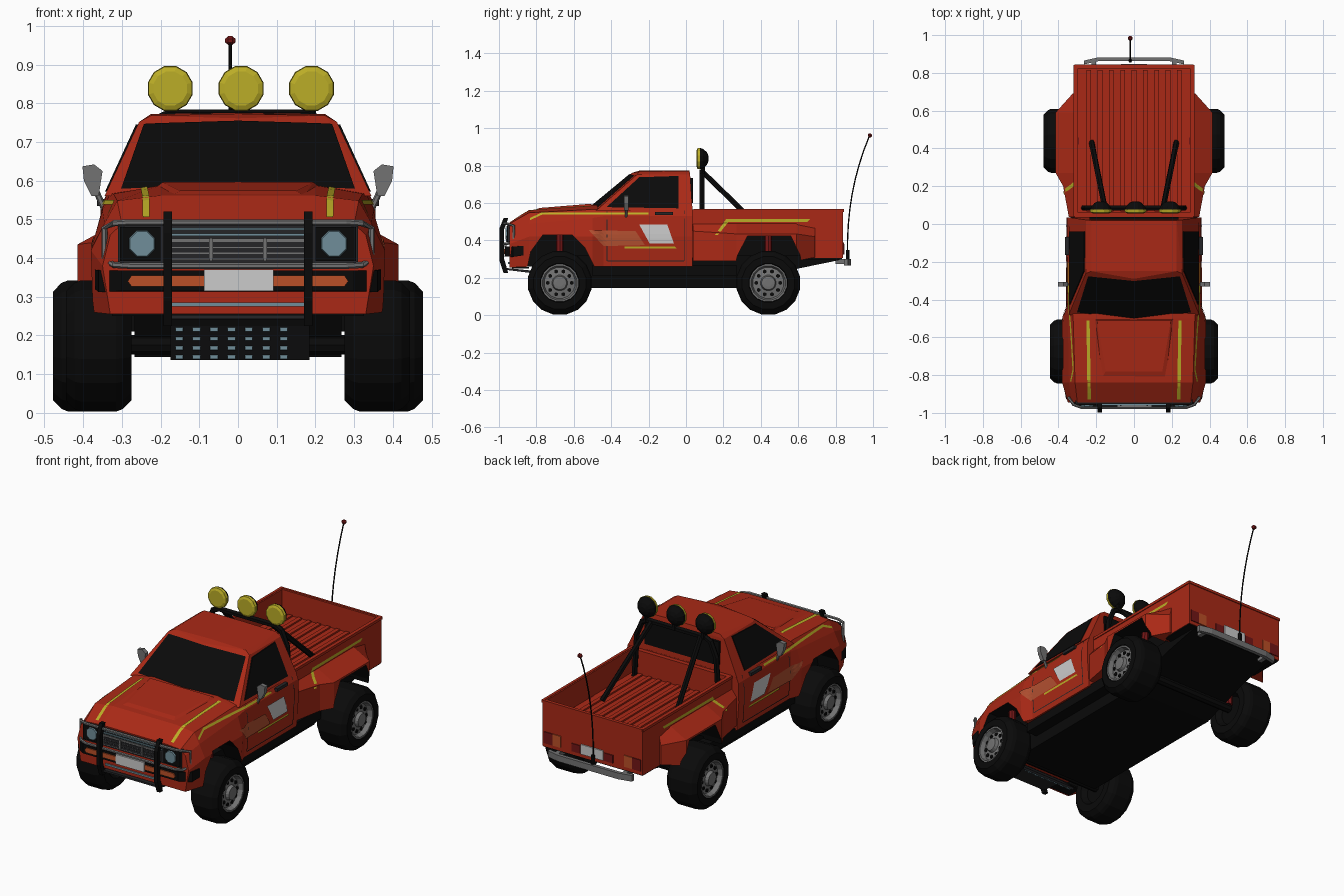
import bpy, bmesh, math
from mathutils import Vector
from mathutils.bvhtree import BVHTree

if "Cube" in bpy.data.objects:
    bpy.data.objects.remove(bpy.data.objects["Cube"])


def material(name, r, g, b):
    m = bpy.data.materials.new(name)
    m.diffuse_color = (r, g, b, 1)
    m.use_nodes = True
    m.node_tree.nodes["Principled BSDF"].inputs["Base Color"].default_value = m.diffuse_color
    return m


RED = material("red_paint", .40, .022, .008)
BLACK = material("black", .003, .003, .003)
DARK = material("dark_trim", .018, .018, .02)
YELLOW = material("yellow", .5, .42, .02)
TAN = material("tan_stripe", .45, .08, .03)
WHITE = material("white", .6, .6, .6)
BLUE = material("lamp_glass", .16, .27, .32)
ORANGE = material("orange_lamp", .5, .08, .02)
MAROON = material("dark_red", .17, .008, .008)
GREY = material("grey_metal", .17, .17, .17)


def finish(name, bm, mat=None, mirror=False):
    bmesh.ops.recalc_face_normals(bm, faces=bm.faces)
    me = bpy.data.meshes.new(name)
    bm.to_mesh(me)
    bm.free()
    ob = bpy.data.objects.new(name, me)
    bpy.context.collection.objects.link(ob)
    if mat:
        me.materials.append(mat)
    if mirror:
        ob.modifiers.new("mirror", 'MIRROR').use_mirror_merge = False
    return ob


def loft(name, rings, mat=None, mirror=False):
    bm = bmesh.new()
    vs = [[bm.verts.new(p) for p in r] for r in rings]
    n = len(vs[0])
    for a, b in zip(vs, vs[1:]):
        for i in range(n):
            bm.faces.new((a[i], a[(i + 1) % n], b[(i + 1) % n], b[i]))
    bm.faces.new(vs[0])
    bm.faces.new(vs[-1])
    return finish(name, bm, mat, mirror)


def prism(name, yz, x0, x1, mat=None, mirror=False):
    return loft(name, [[(x, y, z) for y, z in yz] for x in (x0, x1)], mat, mirror)


def box(name, x0, x1, y0, y1, z0, z1, mat=None, mirror=False):
    return prism(name, [(y0, z0), (y1, z0), (y1, z1), (y0, z1)], x0, x1, mat, mirror)


def hull(name, pts, mat=None, both=True, mirror=False):
    bm = bmesh.new()
    for x, y, z in pts:
        bm.verts.new((x, y, z))
        if both and x:
            bm.verts.new((-x, y, z))
    bmesh.ops.convex_hull(bm, input=bm.verts)
    bmesh.ops.dissolve_limit(bm, angle_limit=.02, verts=bm.verts, edges=bm.edges)
    return finish(name, bm, mat, mirror)


def lathe(name, profile, c, n, mat=None, mirror=False, axis='x'):
    # profile holds (offset along the axis, radius)
    rings = []
    for d, r in profile:
        ring = []
        for i in range(n):
            a = math.tau * (i + .5) / n
            u, v = r * math.cos(a), r * math.sin(a)
            ring.append(Vector(c) + Vector((d, u, v) if axis == 'x' else (u, d, v)))
        rings.append(ring)
    return loft(name, rings, mat, mirror)


def tube(name, pts, r, mat=None, mirror=False, cyclic=False, sides=6):
    rings, n = [], len(pts)
    P = [Vector(p) for p in pts]
    for i, p in enumerate(P):
        a = P[i - 1] if i or cyclic else p
        b = P[(i + 1) % n] if i < n - 1 or cyclic else p
        t = (b - a).normalized()
        u = t.cross(Vector((0, 1, 0)) if abs(t.y) < .8 else Vector((1, 0, 0))).normalized()
        w = t.cross(u)
        rings.append([p + r * (u * math.cos(math.tau * k / sides) + w * math.sin(math.tau * k / sides))
                      for k in range(sides)])
    return loft(name, rings + ([rings[0]] if cyclic else []), mat, mirror)


def decal(name, quad, trees, mat, top=False):
    # thin grid projected onto the body from the side (y,z) or from above (x,y)
    bm, rows = bmesh.new(), []
    A, B, C, D = [Vector(q) for q in quad]
    for i in range(13):
        row = []
        for j in range(5):
            u, v = i / 12, j / 4
            p = A.lerp(B, u).lerp(D.lerp(C, u), v)
            o, d = (Vector((p.x, p.y, 2)), Vector((0, 0, -1))) if top else (Vector((2, p.x, p.y)), Vector((-1, 0, 0)))
            hits = [h for h in (t.ray_cast(o, d) for t in trees) if h[0]]
            h = min(hits, key=lambda q: q[3]) if hits else None
            row.append(bm.verts.new(h[0] - d * .004) if h else None)
        rows.append(row)
    for a, b in zip(rows, rows[1:]):
        for j in range(4):
            f = (a[j], a[j + 1], b[j + 1], b[j])
            if None not in f:
                bm.faces.new(f)
    return finish(name, bm, mat, True)


def tree(ob):
    return BVHTree.FromPolygons([v.co for v in ob.data.vertices], [p.vertices for p in ob.data.polygons])


def cut(ob, cutter):
    cutter.hide_render = True
    cutter.display_type = 'WIRE'
    m = ob.modifiers.new("cut", 'BOOLEAN')
    m.operation, m.solver, m.object, m.material_mode = 'DIFFERENCE', 'EXACT', cutter, 'TRANSFER'


# Hood, fenders and doors
rings = []
for y, half in [
    (-.945, [(0, .495), (.2, .495), (.3, .488), (.33, .46), (.35, .38), (.33, .255)]),
    (-.84, [(0, .562), (.2, .562), (.312, .548), (.345, .49), (.38, .42), (.375, .26)]),
    (-.50, [(0, .592), (.2, .588), (.322, .566), (.35, .52), (.38, .42), (.37, .26)]),
    (-.44, [(0, .592), (.2, .588), (.33, .567), (.35, .53), (.357, .42), (.345, .26)]),
    (.035, [(0, .57), (.2, .57), (.34, .565), (.355, .53), (.357, .42), (.345, .26)])]:
    rings.append([(x, y, z) for x, z in half] + [(-x, y, z) for x, z in half[:0:-1]])
body = loft("front_body", rings, RED)
bulge = hull("hood_bulge", [(.17, -.82, .56), (.215, -.5, .58), (.15, -.78, .574), (.195, -.51, .596)], RED)

# Cargo bed and rear flares
bed = box("cargo_bed", -.315, .315, .035, .84, .305, .565, RED)
flare = loft("rear_flare", [[(.3, y, zt), (.314, y, zt), (xo, y, zm), (xo, y, zb), (.3, y, zb)]
             for y, xo, zt, zm, zb in [(.037, .345, .49, .45, .29), (.2, .375, .49, .44, .29), (.27, .415, .49, .435, .29),
                                       (.59, .415, .49, .435, .29), (.69, .325, .47, .42, .31)]], RED, True)
trees = [tree(o) for o in (body, bulge, bed, flare)]
cut(bed, box("bed_cavity", -.297, .297, .06, .822, .43, .7, RED))
front_arch = prism("front_arch_cutter", [(-.86, .2), (-.83, .34), (-.765, .43), (-.61, .43), (-.54, .36), (-.46, .2)],
                   .24, .6, BLACK, True)
rear_arch = prism("rear_arch_cutter", [(.25, .2), (.275, .32), (.33, .425), (.56, .425), (.61, .32), (.63, .2)],
                  .24, .6, BLACK, True)
cut(body, front_arch)
cut(bed, rear_arch)
cut(flare, rear_arch)
for i in range(9):
    x = -.24 + i * .06
    box("bed_rib", x - .012, x + .012, .065, .815, .428, .439, RED)
box("bed_side_lip", .305, .32, .04, .842, .552, .567, RED, True)
box("tailgate_lip", -.315, .315, .833, .845, .552, .567, RED)

# Cab and windows
def side_x(z):
    return .345 - (z - .56) * .46

cab = hull("cab", [(side_x(.56), -.48, .56), (side_x(.56), .035, .56), (0, -.515, .575), (side_x(.755), -.262, .752),
                   (side_x(.755), .022, .752), (.225, -.25, .768), (.225, .018, .772), (0, -.29, .761),
                   (0, -.25, .773), (0, .018, .775)], RED)
glass = [(-.425, .578), (-.25, .738), (-.04, .745), (-.04, .572)]
loft("side_window", [[(side_x(z) + d, y, z) for y, z in glass] for d in (-.006, .004)], BLACK, True)
decal("windshield", [(0, -.503), (.302, -.468), (.243, -.277), (0, -.302)], [tree(cab)], BLACK, True)
box("rear_window", -.235, .235, .02, .037, .6, .735, BLACK)
box("door_handle", .345, .364, -.165, -.07, .535, .552, DARK, True)
tube("mirror_stalk", [(.345, -.32, .525), (.365, -.32, .57)], .008, GREY, True)
hull("mirror_head", [(x, y, z) for y in (-.332, -.308) for x, z in
                     [(.36, .56), (.378, .56), (.35, .625), (.372, .642), (.402, .637), (.398, .6)]],
     GREY, False, True)

# Stripes and panels of paint
S = [("side_stripe", [(-.835, .508), (-.77, .538), (-.77, .55), (-.835, .52)], YELLOW),
     ("side_stripe", [(-.77, .538), (-.2, .539), (-.2, .55), (-.77, .55)], YELLOW),
     ("door_panel", [(-.195, .385), (-.065, .385), (-.1, .485), (-.25, .485)], WHITE),
     ("tan_panel", [(-.44, .37), (-.22, .375), (-.27, .45), (-.52, .455)], TAN),
     ("door_stripe", [(-.33, .358), (-.05, .358), (-.06, .369), (-.33, .369)], YELLOW),
     ("bed_stripe", [(.22, .498), (.65, .5), (.665, .515), (.22, .515)], YELLOW),
     ("bed_stripe", [(.155, .43), (.172, .43), (.24, .515), (.215, .515)], YELLOW),
     ("door_seam", [(-.012, .29), (-.007, .29), (-.007, .56), (-.012, .56)], DARK),
     ("door_seam", [(-.425, .29), (-.42, .29), (-.42, .555), (-.425, .555)], DARK),
     ("door_seam", [(-.42, .288), (-.01, .288), (-.01, .293), (-.42, .293)], DARK)]
for n, q, m in S:
    decal(n, q, trees, m)
decal("hood_stripe", [(.228, -.93), (.235, -.51), (.252, -.51), (.246, -.93)], trees, YELLOW, True)

# Chassis, skid plate and suspension
prism("chassis", [(-.72, .25), (-.65, .145), (.3, .145), (.6, .25), (.82, .295), (.82, .32), (-.72, .32)],
      -.268, .268, BLACK)
box("sill", .26, .335, -.5, .27, .21, .27, BLACK, True)
box("rear_floor", -.312, .312, .63, .835, .299, .306, BLACK)
box("front_floor", -.325, .325, -.93, -.84, .25, .258, BLACK)
prism("skid_plate", [(-.965, .243), (-.82, .225), (-.72, .137), (-.71, .145), (-.815, .238), (-.965, .253)],
      -.175, .185, DARK)
for r in range(4):
    for c in range(7):
        x, t = -.152 + c * .045, .1 + r * .27
        y, z = -.82 + t * .1, .225 - t * .088
        box("skid_plate_slot", x - .01, x + .01, y - .006, y + .006, z - .006, z + .004, BLUE)
for y in (-.675, .44):
    tube("axle", [(-.3, y, .176), (.3, y, .176)], .025, BLACK, sides=8)
    tube("shock_absorber", [(.3, y, .2), (.29, y, .43)], .02, MAROON, True, sides=8)

# Wheels
for n, x, y, w in (("front", .36, -.675, .085), ("rear", .383, .44, .095)):
    c = (x, y, .173)
    lathe(n + "_tyre", [(-w + .03, .08), (-w, .1), (-w, .143), (-w + .022, .166), (-w + .04, .173), (w - .04, .173),
                        (w - .022, .166), (w, .143), (w, .105), (w - .06, .095)], c, 16, BLACK, True)
    lathe(n + "_rim", [(w - .07, .096), (w - .004, .102), (w - .004, .093), (w - .03, .084), (w - .022, .042),
                       (w - .004, .036), (w - .002, .02)], c, 16, GREY, True)
    for k in range(10):
        a = math.tau * k / 10
        lathe(n + "_rim_hole", [(w - .05, .011), (w - .021, .011)],
              (x, y + .064 * math.cos(a), .173 + .064 * math.sin(a)), 6, BLACK, True)

# Front grille, lamps and bumper
box("grille_back", -.31, .31, -.952, -.93, .385, .488, DARK)
box("grille_panel", -.185, .185, -.957, -.94, .395, .45, GREY)
for z in (.405, .42, .435):
    box("grille_slat", -.175, .175, -.96, -.95, z - .006, z + .006, DARK)
box("grille_post", .066, .074, -.963, -.95, .392, .452, GREY, True)
for z in (.46, .475):
    box("grille_trim", -.19, .19, -.96, -.945, z - .003, z + .003, BLUE)
box("headlight_surround", .2, .305, -.958, -.94, .393, .48, BLACK, True)
lathe("headlight", [(-.966, .034), (-.94, .042)], (.248, 0, .437), 8, BLUE, True, 'y')
hull("front_bumper", [(.3, -.968, .315), (.3, -.968, .368), (.36, -.925, .312), (.36, -.925, .368), (.37, -.87, .32),
                      (.37, -.87, .37)], BLACK)
hull("turn_signal", [(x, y, z) for y in (-.974, -.96) for x, z in
                     [(.2, .327), (.275, .327), (.285, .34), (.275, .355), (.2, .355), (.19, .34)]], ORANGE)
box("front_plate", -.088, .092, -.978, -.96, .315, .37, WHITE)
box("valance_strip", -.17, .17, -.952, -.94, .275, .285, BLUE)

# Bull bar
ring = [(.345, -.92, .395), (.345, -.92, .478), (.32, -.957, .49), (.28, -.972, .492), (-.28, -.972, .492),
        (-.32, -.957, .49), (-.345, -.92, .478), (-.345, -.92, .395), (-.32, -.957, .382), (-.28, -.972, .38),
        (.28, -.972, .38), (.32, -.957, .382)]
tube("bull_bar_hoop", ring, .008, GREY, cyclic=True)
guard = [(-.95, .52), (-.975, .52), (-.997, .465), (-.997, .29), (-.975, .225), (-.95, .225),
         (-.972, .3), (-.972, .46)]
prism("bull_bar_upright", guard, .17, .192, BLACK, True)

# Roll bar and roof lamps
tube("roll_bar", [(-.265, .085, .43), (-.25, .085, .67), (-.215, .085, .752), (-.18, .085, .768), (.18, .085, .768),
                  (.215, .085, .752), (.25, .085, .67), (.265, .085, .43)], .016, BLACK)
tube("roll_bar_brace", [(.155, .09, .765), (.225, .435, .43)], .015, BLACK, True)
for x in (-.175, .008, .19):
    c = (x, 0, .838)
    lathe("roof_lamp_housing", [(.075, .058), (.09, .054), (.112, .035), (.12, .015)], c, 12, BLACK, axis='y')
    lathe("roof_lamp_cover", [(.056, .045), (.062, .058), (.076, .06)], c, 12, YELLOW, axis='y')
    tube("roof_lamp_mount", [(x, .09, .76), (x, .09, .8)], .012, BLACK)

# Rear lamps, bumper and antenna
box("tail_lamp", .25, .305, .83, .845, .325, .39, MAROON, True)
box("rear_signal", .2, .25, .83, .845, .325, .39, ORANGE, True)
box("reverse_lamp", .075, .13, .83, .845, .325, .37, MAROON, True)
box("rear_plate", -.07, .07, .83, .847, .325, .38, WHITE)
loft("rear_bumper", [[(x, y, z), (x, y - .02, z), (x, y - .02, z + .035), (x, y, z + .035)] for x, y, z in
                     [(-.265, .865, .265), (-.19, .882, .265), (.19, .882, .265), (.265, .865, .265)]], GREY)
box("bumper_bracket", .2, .225, .8, .865, .275, .3, GREY, True)
tube("antenna_base", [(-.02, .865, .295), (-.02, .865, .35)], .011, BLACK)
tube("antenna", [(-.02, .863 + .118 * (i / 8) ** 2.2, .34 + .62 * i / 8) for i in range(9)], .004, BLACK)
lathe("antenna_tip", [(-.013, .005), (-.006, .012), (.006, .012), (.013, .005)], (-.02, .983, .962), 8, MAROON)
